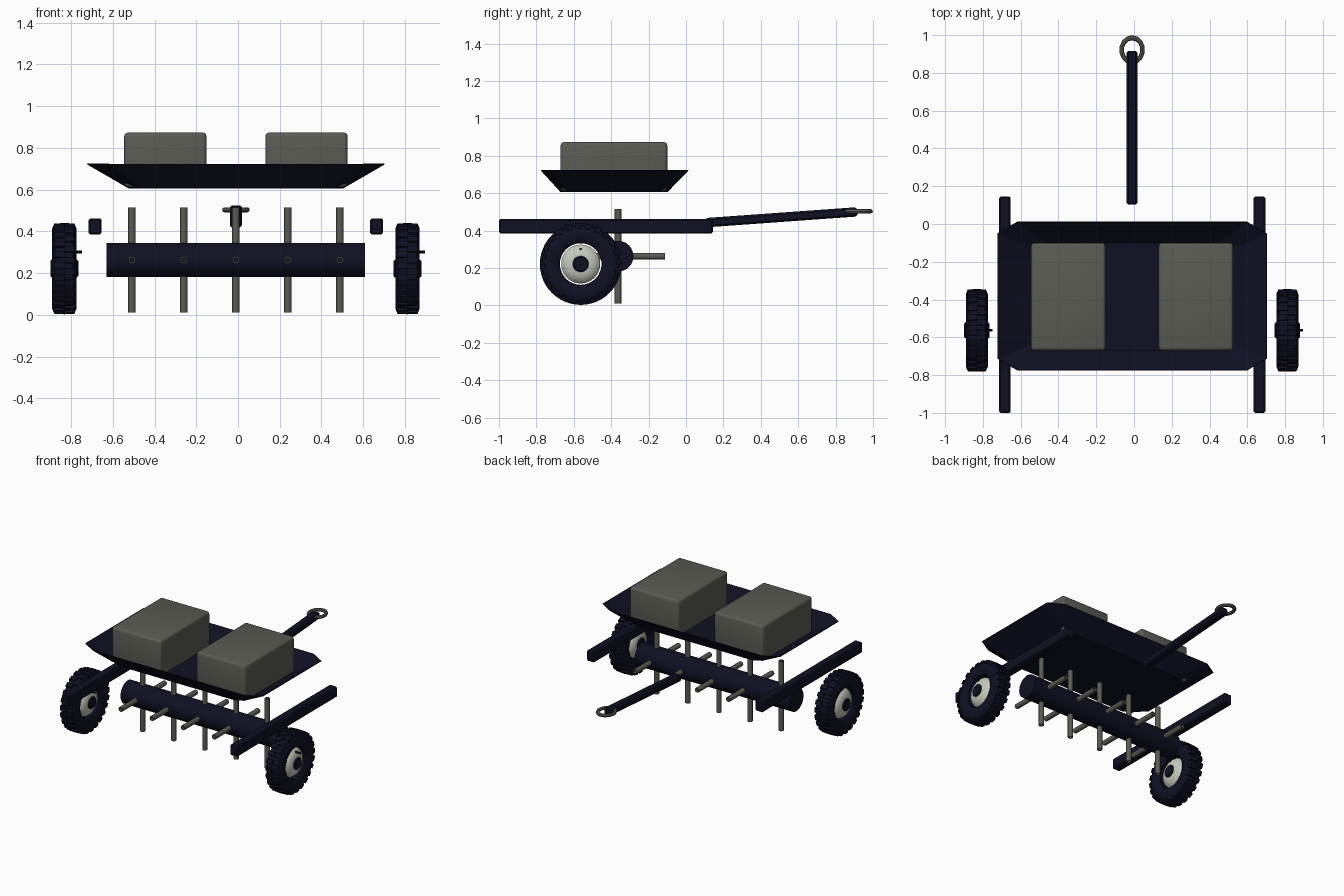
import bpy, bmesh, math
from mathutils import Matrix, Vector

if "Cube" in bpy.data.objects:
    bpy.data.objects.remove(bpy.data.objects["Cube"])

CX = -0.01                      # lateral centre of the trailer
AXLE = (-0.563, 0.221)          # wheel centre y, z


def material(name, rgb):
    m = bpy.data.materials.new(name)
    m.diffuse_color = (*rgb, 1)
    m.use_nodes = True
    m.node_tree.nodes["Principled BSDF"].inputs["Base Color"].default_value = m.diffuse_color
    return m


NAVY = material("dark navy", (0.005, 0.005, 0.017))
GREY = material("warm grey", (0.105, 0.105, 0.09))
PALE = material("pale metal", (0.56, 0.58, 0.50))


def finish(name, bm, mat, loc=(0, 0, 0), smooth=None):
    bmesh.ops.recalc_face_normals(bm, faces=bm.faces)
    me = bpy.data.meshes.new(name)
    bm.to_mesh(me)
    bm.free()
    me.materials.append(mat)
    ob = bpy.data.objects.new(name, me)
    ob.location = loc
    bpy.context.collection.objects.link(ob)
    if smooth:
        bpy.ops.object.select_all(action='DESELECT')
        ob.select_set(True)
        bpy.context.view_layer.objects.active = ob
        bpy.ops.object.shade_smooth_by_angle(angle=math.radians(smooth))
    return ob


def box(name, lo, hi, mat, bevel=0.0, segs=1, rot_x=0.0):
    lo, hi = Vector(lo), Vector(hi)
    bm = bmesh.new()
    bmesh.ops.create_cube(bm, size=1, matrix=Matrix.Diagonal((*(hi - lo), 1)))
    if bevel:
        bmesh.ops.bevel(bm, geom=bm.edges[:], offset=bevel, segments=segs,
                        profile=0.5, affect='EDGES')
    bmesh.ops.rotate(bm, verts=bm.verts, matrix=Matrix.Rotation(rot_x, 3, 'X'))
    return finish(name, bm, mat, (lo + hi) / 2, 35 if segs > 1 else None)


def revolve(bm, profile, steps, closed):
    """Spin (radius, x) points around the x axis."""
    rings = [[bm.verts.new((x, r * math.cos(a), r * math.sin(a)))
              for a in (2 * math.pi * i / steps for i in range(steps))]
             for r, x in profile]
    for k in range(len(rings) - (0 if closed else 1)):
        a, b = rings[k], rings[(k + 1) % len(rings)]
        for i in range(steps):
            j = (i + 1) % steps
            bm.faces.new((a[i], a[j], b[j], b[i]))
    if not closed:
        bm.faces.new(rings[0])
        bm.faces.new(rings[-1])


def lathe(name, profile, steps, mat, loc, closed=False, smooth=35):
    bm = bmesh.new()
    revolve(bm, profile, steps, closed)
    return finish(name, bm, mat, loc, smooth)


# Tray: open octagonal dish with sloping walls
def octagon(hx, y0, y1, cx, cy):
    return [(-hx + cx, y0), (hx - cx, y0), (hx, y0 + cy), (hx, y1 - cy),
            (hx - cx, y1), (-hx + cx, y1), (-hx, y1 - cy), (-hx, y0 + cy)]


bm = bmesh.new()
floor = [bm.verts.new((x, y, 0.607)) for x, y in octagon(0.513, -0.67, -0.10, 0.06, 0.04)]
rim = [bm.verts.new((x, y, 0.722)) for x, y in octagon(0.712, -0.775, 0.012, 0.105, 0.062)]
bm.faces.new(floor)
for i in range(8):
    j = (i + 1) % 8
    bm.faces.new((floor[i], floor[j], rim[j], rim[i]))
tray = finish("tray", bm, NAVY, (CX, 0, 0))
shell = tray.modifiers.new("thickness", 'SOLIDIFY')
shell.thickness = 0.004
shell.offset = 0

# Ballast blocks on the tray
for side, x in (("left", -0.348), ("right", 0.328)):
    box(side + "_weight_block", (x - 0.197, -0.67, 0.612), (x + 0.197, -0.1, 0.873),
        GREY, 0.018, 3)

# Side rails
for side, s in (("left", -1), ("right", 1)):
    x = CX + s * 0.674
    box(side + "_rail", (x - 0.031, -1.0, 0.385), (x + 0.031, 0.145, 0.462), NAVY, 0.008)

# Wheels: identical copies, both with the valve on +x
tyre_profile = [(0.113, -0.042), (0.135, -0.054), (0.165, -0.058), (0.192, -0.053),
                (0.205, -0.042), (0.207, 0), (0.205, 0.042), (0.192, 0.053),
                (0.165, 0.058), (0.135, 0.054), (0.113, 0.042), (0.111, 0)]
rim_profile = [(0.045, -0.056), (0.07, -0.05), (0.092, -0.037), (0.104, -0.02),
               (0.104, 0.02), (0.092, 0.037), (0.07, 0.05), (0.045, 0.056)]
LUGS = 24
for side, s in (("left", -1), ("right", 1)):
    loc = (CX + s * 0.822, *AXLE)
    lathe(side + "_tyre", tyre_profile, 48, NAVY, loc, closed=True)
    lathe(side + "_wheel_rim", rim_profile, 32, PALE, loc)
    lathe(side + "_hub", [(0.036, -0.067), (0.043, -0.06), (0.043, 0.06), (0.036, 0.067)],
          20, NAVY, loc)
    lathe(side + "_valve", [(0.007, 0.035), (0.007, 0.084)], 8, NAVY,
          (loc[0], loc[1], loc[2] + 0.08))
    # staggered tread lugs
    bm = bmesh.new()
    for i in range(LUGS):
        for half in (-1, 1):
            ang = 2 * math.pi * (i + (0.25 if half > 0 else -0.25)) / LUGS
            turn = Matrix.Rotation(ang, 4, 'X')
            lug = []
            for t in (-0.0145, 0.0145):
                lug.append([bm.verts.new(turn @ Vector((half * x, t, r))) for x, r in
                            ((0.0, 0.2), (0.0, 0.218), (0.048, 0.216),
                             (0.058, 0.192), (0.05, 0.188))])
            for f in lug:
                bm.faces.new(f)
            for a in range(5):
                b = (a + 1) % 5
                bm.faces.new((lug[0][a], lug[0][b], lug[1][b], lug[1][a]))
    finish(side + "_tread_lugs", bm, NAVY, loc)

# Aerator drum
DY, DZ = -0.363, 0.263
lathe("aerator_drum", [(0.082, -0.619), (0.082, 0.619)], 32, NAVY, (CX, DY, DZ))

# Hollow tines in a cross at five stations
bm = bmesh.new()
tube = [(0.018, 0.07), (0.018, 0.252), (0.011, 0.252), (0.011, 0.07)]
for k in range(-2, 3):
    for q in range(4):
        old = set(bm.verts)
        revolve(bm, tube, 8, True)
        new = [v for v in bm.verts if v not in old]
        # tubes are made along x; stand them up on z, then turn about the drum axis
        m = (Matrix.Translation((k * 0.249, 0, 0)) @ Matrix.Rotation(q * math.pi / 2, 4, 'X')
             @ Matrix.Rotation(-math.pi / 2, 4, 'Y'))
        bmesh.ops.transform(bm, matrix=m, verts=new)
finish("tines", bm, GREY, (CX, DY, DZ), 50)

# Tow bar, rising towards the back
slope = math.atan2(0.058, 0.81)
box("tow_bar", (CX - 0.029, 0.103, 0.446), (CX + 0.029, 0.917, 0.496), NAVY, 0.010,
    1, slope)

# Oval hitch ring
bm = bmesh.new()
revolve(bm, [(0.056 + 0.012 * math.cos(a), 0.012 * math.sin(a))
             for a in (math.pi / 4 * i for i in range(8))], 14, True)
bmesh.ops.rotate(bm, verts=bm.verts, matrix=Matrix.Rotation(math.pi / 2, 3, 'Y'))
bmesh.ops.scale(bm, verts=bm.verts, vec=(1, 1.14, 1))
finish("hitch_ring", bm, GREY, (CX, 0.922, 0.503), 40)
